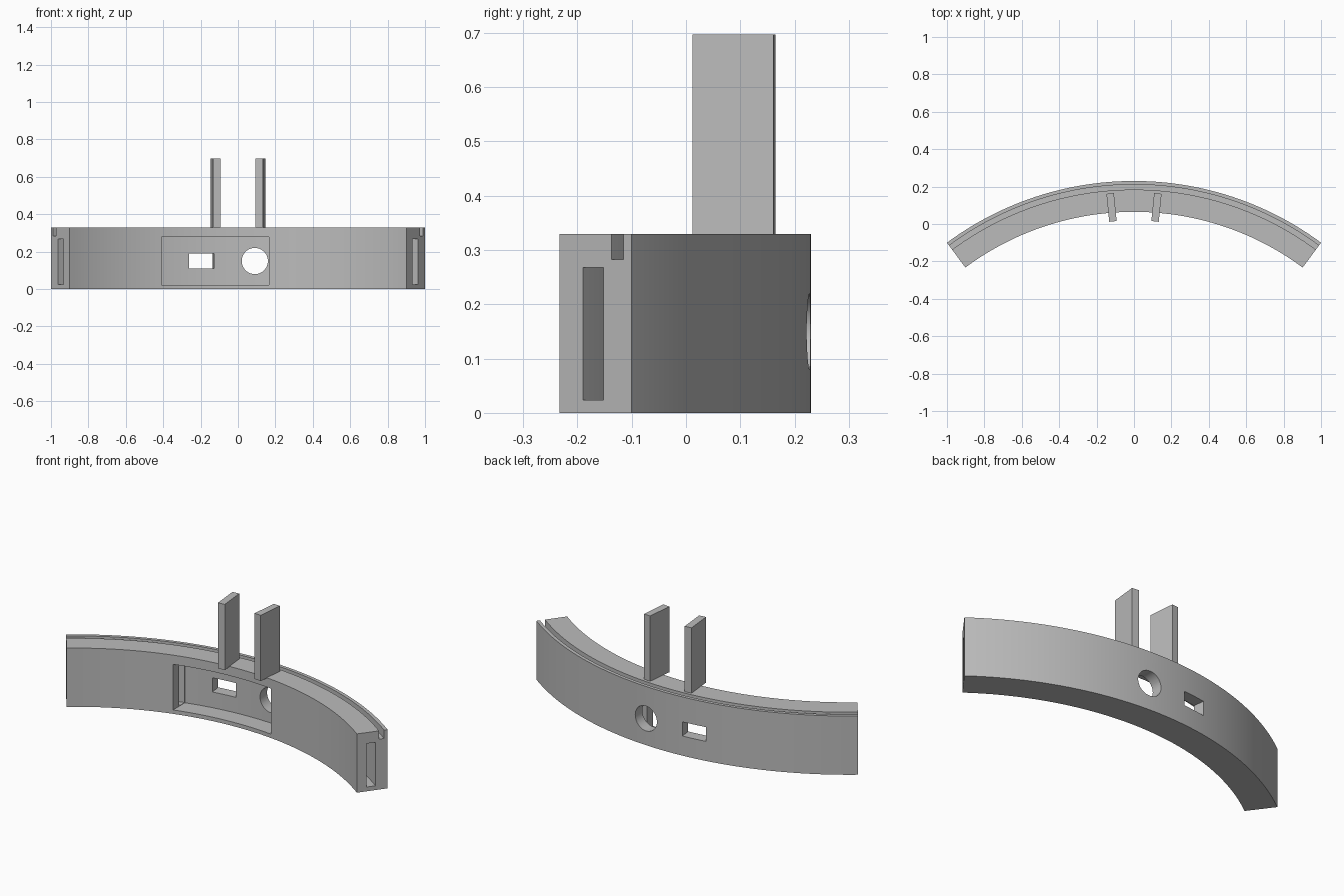
import bpy, bmesh, math
from mathutils import Matrix

old = bpy.data.objects.get("Cube")
if old:
    bpy.data.objects.remove(old, do_unlink=True)

CENTRE_Y = -1.45            # centre of the arcs
R_IN, R_OUT = 1.515, 1.68
HEIGHT = 0.33
HALF = math.asin(1 / R_OUT)  # half of the arc angle

grey = bpy.data.materials.new("plain_grey")
grey.use_nodes = True
colour = (0.5, 0.5, 0.5, 1)
grey.diffuse_color = colour
grey.node_tree.nodes["Principled BSDF"].inputs["Base Color"].default_value = colour


def finish(name, bm):
    bmesh.ops.recalc_face_normals(bm, faces=bm.faces)
    mesh = bpy.data.meshes.new(name)
    bm.to_mesh(mesh)
    bm.free()
    mesh.materials.append(grey)
    obj = bpy.data.objects.new(name, mesh)
    bpy.context.collection.objects.link(obj)
    return obj


def prism(name, outline, z0, z1):
    """Extrude a plan outline from z0 to z1."""
    bm = bmesh.new()
    face = bm.faces.new([bm.verts.new((x, y, z0)) for x, y in outline])
    top = bmesh.ops.extrude_face_region(bm, geom=[face])["geom"]
    verts = [v for v in top if isinstance(v, bmesh.types.BMVert)]
    bmesh.ops.translate(bm, verts=verts, vec=(0, 0, z1 - z0))
    return finish(name, bm)


def arc(radius, a0, a1, steps=72):
    angles = [a0 + (a1 - a0) * i / steps for i in range(steps + 1)]
    return [(radius * math.sin(a), CENTRE_Y + radius * math.cos(a)) for a in angles]


def sector(name, r0, r1, z0, z1, half):
    return prism(name, arc(r0, -half, half) + arc(r1, half, -half), z0, z1)


def box(name, size, centre, turn):
    bm = bmesh.new()
    place = (Matrix.Translation(centre) @ Matrix.Rotation(turn, 4, "Z")
             @ Matrix.Diagonal((*size, 1)))
    bmesh.ops.create_cube(bm, size=1, matrix=place)
    return finish(name, bm)


def cylinder(name, radius, depth, centre):
    bm = bmesh.new()
    place = Matrix.Translation(centre) @ Matrix.Rotation(math.pi / 2, 4, "X")
    bmesh.ops.create_cone(bm, cap_ends=True, segments=48, radius1=radius,
                          radius2=radius, depth=depth, matrix=place)
    return finish(name, bm)


def cut(target, cutter):
    cutter.hide_render = True
    mod = target.modifiers.new("cut", "BOOLEAN")
    mod.operation = "DIFFERENCE"
    mod.solver = "EXACT"
    mod.object = cutter
    bpy.context.view_layer.objects.active = target
    bpy.ops.object.modifier_apply(modifier=mod.name)
    bpy.data.objects.remove(cutter, do_unlink=True)


# Curved body
body = sector("curved_body", R_IN, R_OUT, 0, HEIGHT, HALF)

# Groove along the top, and the channel running from end to end
cut(body, sector("groove_cutter", 1.634, 1.661, 0.283, HEIGHT + 0.1, HALF + 0.05))
cut(body, sector("channel_cutter", 1.568, 1.615, 0.024, 0.268, HALF + 0.05))

# Pocket with straight side walls, open to the inner face
left, right, r_back = -0.41, 0.165, 1.617
back = arc(r_back, math.asin(right / r_back), math.asin(left / r_back), 24)
cut(body, prism("pocket_cutter", [(left, -0.3), (right, -0.3)] + back, 0.022, 0.278))

# Socket window and round hole through the back wall
cut(body, box("window_cutter", (0.135, 0.2, 0.08), (-0.2, 0.2, 0.15), math.radians(7)))
cut(body, cylinder("hole_cutter", 0.07, 0.2, (0.09, 0.2, 0.15)))

# Upright prongs
prongs = [box(name, (0.04, 0.15, 0.369), (side * 0.12, 0.0885, 0.5125),
              -side * math.radians(5.7))
          for name, side in (("left_prong", 1), ("right_prong", -1))]

# Smooth the curved walls, keep the corners sharp
bpy.ops.object.select_all(action="DESELECT")
for obj in [body] + prongs:
    obj.select_set(True)
bpy.context.view_layer.objects.active = body
bpy.ops.object.shade_smooth_by_angle(angle=math.radians(25))
